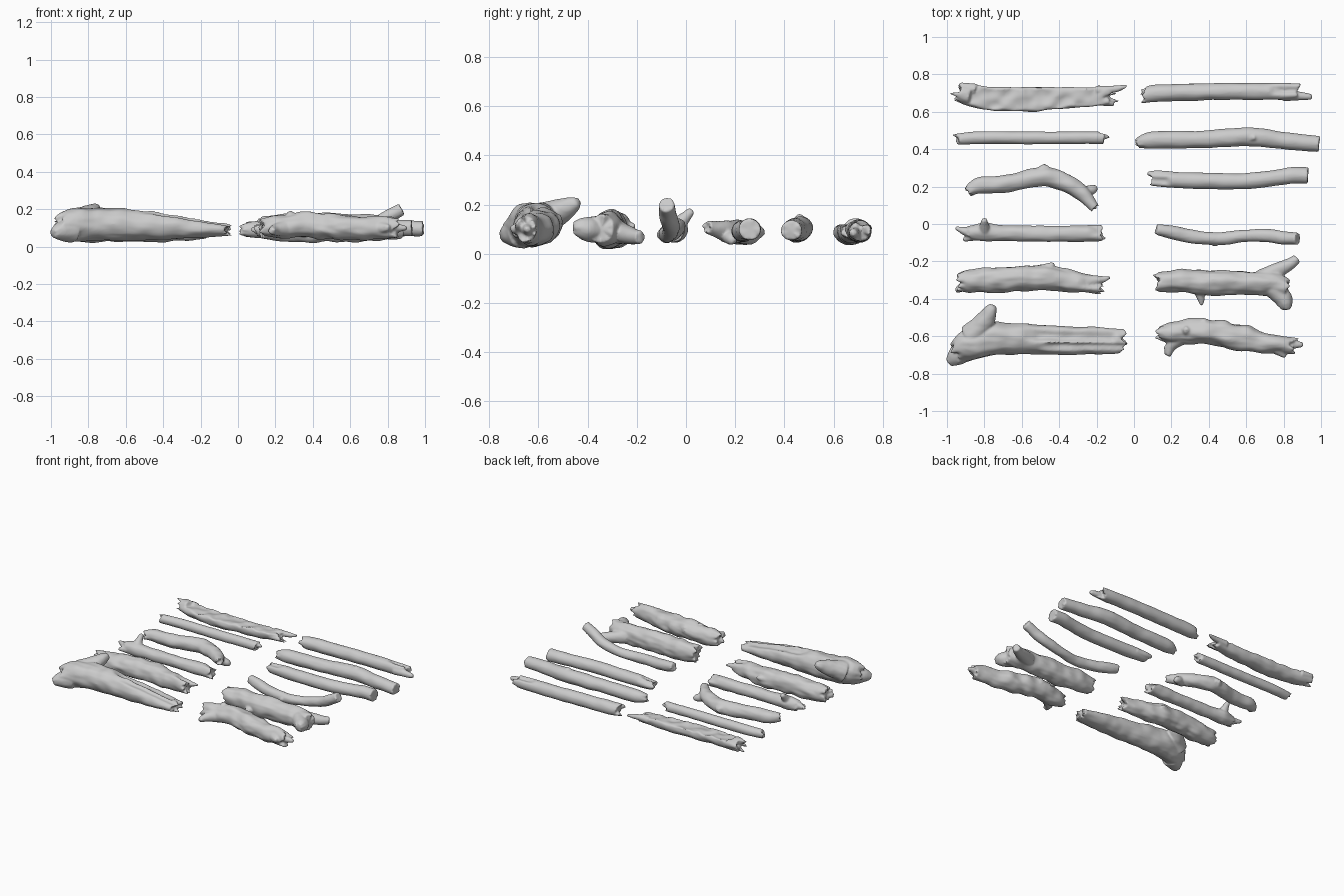
import bpy, bmesh, math
from mathutils import Vector, noise

SIDES = 40


def spline(pts, step=0.012):
    """Catmull-Rom resampling of (x, y, z, ry, rz) stations."""
    P = [pts[0]] + list(pts) + [pts[-1]]
    out = []
    for i in range(1, len(P) - 2):
        a, b, c, d = P[i - 1:i + 3]
        n = max(2, round((Vector(c[:3]) - Vector(b[:3])).length / step))
        for k in range(n):
            t = k / n
            out.append([0.5 * (2 * q + (r - p) * t + (2 * p - 5 * q + 4 * r - s) * t * t
                               + (3 * q - p - 3 * r + s) * t ** 3)
                        for p, q, r, s in zip(a, b, c, d)])
    return out + [list(pts[-1])]


def tube(bm, pts, seed, amp=0.12, jag=(0.02, 0.02), hollow=(0.015, 0.015),
         flat=None, grooves=()):
    """Bark-covered limb with ragged ends.
    flat: (height, t0, t1) splits the top away; grooves: (t0, t1, angle, width, depth)."""
    S = spline([p if len(p) == 5 else (*p, p[3]) for p in pts])
    C = [Vector(s[:3]) for s in S]
    n, rings = len(S), []
    off = Vector((seed * 7.3, seed * 3.1, seed * 1.7))
    for i, s in enumerate(S):
        T = (C[min(i + 1, n - 1)] - C[max(i - 1, 0)]).normalized()
        side = Vector((0, 0, 1)).cross(T).normalized()
        up = T.cross(side)
        t, ring = i / (n - 1), []
        for k in range(SIDES):
            a = math.tau * k / SIDES
            u, v = math.cos(a) * s[3], math.sin(a) * s[4]
            q = C[i] + side * u + up * v
            f = 1 + amp * noise.noise(q * 13 + off)
            f += amp * 0.45 * noise.noise(Vector((q.x * 9, q.y * 40, q.z * 40)) + off)
            for t0, t1, ang, wid, dep in grooves:
                da = (a - math.radians(ang) + math.pi) % math.tau - math.pi
                fade = max(0, min(1, (t - t0) / 0.08, (t1 - t) / 0.03 if t1 < 1 else 1))
                f -= dep * fade * math.exp(-(da / math.radians(wid)) ** 4)
            u, v = u * f, v * f
            if flat and flat[1] <= t <= flat[2]:
                v = min(v, flat[0] + 0.012 * noise.noise(q * 18 + off))
            # ragged fibre length near each end
            rag = noise.noise(Vector((math.cos(a), math.sin(a), seed)) * 2.2)
            d0, d1 = max(0, 1 - i / 5), max(0, 1 - (n - 1 - i) / 5)
            shift = T * (2 * rag * (jag[0] * d0 + jag[1] * d1))
            ring.append(bm.verts.new(C[i] + side * u + up * v + shift))
        rings.append(ring)
    for A, B in zip(rings, rings[1:]):
        for k in range(SIDES):
            j = (k + 1) % SIDES
            bm.faces.new((A[k], A[j], B[j], B[k]))
    d = (C[1] - C[0]).normalized()
    e = (C[-1] - C[-2]).normalized()
    for ring, c in ((rings[0], C[0] + d * hollow[0]), (rings[-1], C[-1] - e * hollow[1])):
        mid = bm.verts.new(c)
        for k in range(SIDES):
            bm.faces.new((ring[k], ring[(k + 1) % SIDES], mid))


def stick(name, seed, trunk, branches=(), **kw):
    bm = bmesh.new()
    tube(bm, trunk, seed, **kw)
    for i, b in enumerate(branches):
        tube(bm, b, seed + 0.37 * (i + 1), amp=0.1, jag=(0, 0.006), hollow=(0, -0.006))
    bmesh.ops.recalc_face_normals(bm, faces=bm.faces)
    me = bpy.data.meshes.new(name)
    bm.to_mesh(me)
    bm.free()
    ob = bpy.data.objects.new(name, me)
    bpy.context.collection.objects.link(ob)
    m = ob.modifiers.new("fuse", 'REMESH')
    m.mode, m.voxel_size, m.use_smooth_shade = 'VOXEL', 0.0068, True
    m = ob.modifiers.new("soften", 'SMOOTH')
    m.factor, m.iterations = 0.5, 2


# --- left column, back to front ---
stick("split_half_log", 1,
      [(-.94, .70, .095, .05, .045), (-.8, .675, .092, .062, .05), (-.6, .667, .09, .066, .052),
       (-.35, .675, .09, .058, .05), (-.13, .685, .092, .046, .04)],
      [[(-.2, .715, .095, .025), (-.1, .722, .095, .018), (-.04, .738, .095, .008)],
       [(-.2, .66, .085, .025), (-.11, .64, .085, .012)],
       [(-.85, .72, .1, .03), (-.93, .745, .105, .012)]],
      jag=(.05, .04), flat=(.022, .1, 1), grooves=[(.2, 1, 75, 18, .2)])

stick("straight_stick", 2,
      [(-.95, .452, .09, .03), (-.8, .462, .09, .034), (-.5, .46, .09, .034), (-.17, .462, .09, .034)],
      [[(-.2, .465, .1, .025), (-.135, .467, .095, .008)]], amp=.07)

stick("bent_branch", 3,
      [(-.89, .168, .09, .03), (-.83, .205, .09, .042), (-.7, .212, .085, .047),
       (-.58, .238, .085, .048), (-.47, .255, .09, .052), (-.37, .22, .088, .047),
       (-.28, .165, .092, .042), (-.21, .085, .108, .026)],
      [[(-.5, .26, .09, .045), (-.48, .295, .09, .03), (-.472, .312, .09, .016)],
       [(-.28, .16, .08, .035), (-.22, .185, .06, .025), (-.2, .19, .055, .015)]],
      jag=(.015, .012))

stick("knobbed_stick", 4,
      [(-.88, -.048, .09, .038), (-.8, -.045, .095, .05), (-.7, -.048, .09, .042),
       (-.45, -.052, .09, .043), (-.17, -.05, .09, .044)],
      [[(-.84, -.05, .09, .035), (-.9, -.04, .095, .024), (-.95, -.022, .1, .01)],
       [(-.85, -.06, .085, .03), (-.91, -.085, .08, .012)],
       [(-.8, -.04, .11, .035), (-.8, .0, .15, .022), (-.8, .022, .175, .015)]],
      jag=(.02, .02), grooves=[(.87, 1, 60, 40, .45)])

stick("rough_log", 5,
      [(-.94, -.31, .09, .05, .055), (-.85, -.303, .09, .063, .066), (-.6, -.292, .095, .066, .07),
       (-.45, -.29, .09, .066, .068), (-.3, -.315, .09, .053, .06), (-.18, -.325, .09, .045, .05)],
      [[(-.5, -.26, .1, .04), (-.45, -.225, .11, .02), (-.43, -.213, .112, .01)],
       [(-.25, -.305, .1, .035), (-.18, -.3, .1, .02), (-.13, -.285, .1, .008)],
       [(-.85, -.3, .07, .045), (-.95, -.355, .07, .014)]],
      amp=.18, jag=(.03, .03), grooves=[(.85, 1, 85, 25, .4)])

# flared trunk, split open towards its thin end
stick("flared_trunk", 6,
      [(-.955, -.69, .1, .055, .06), (-.89, -.65, .115, .08, .088), (-.78, -.615, .12, .092, .09),
       (-.65, -.612, .12, .083, .087), (-.4, -.622, .112, .076, .074),
       (-.2, -.624, .098, .073, .052), (-.06, -.628, .09, .062, .03)],
      [[(-.86, -.6, .13, .075), (-.8, -.52, .17, .054), (-.765, -.46, .2, .034), (-.753, -.44, .21, .02)],
       [(-.89, -.665, .09, .07), (-.95, -.71, .08, .05), (-.985, -.74, .07, .024)],
       [(-.86, -.64, .12, .07), (-.93, -.63, .14, .03)]],
      jag=(.03, .03), amp=.1, grooves=[(.42, .95, 70, 24, .38), (.5, 1, 115, 13, .25)])

# --- right column, back to front ---
stick("notched_stick", 7,
      [(.055, .69, .092, .042), (.15, .7, .092, .046), (.5, .708, .092, .045),
       (.75, .71, .092, .045), (.88, .71, .092, .042)],
      [[(.8, .69, .085, .032), (.9, .683, .085, .022), (.948, .68, .085, .015)],
       [(.8, .73, .1, .02), (.885, .742, .1, .012)]],
      amp=.07, grooves=[(.8, 1, 80, 30, .5)])

stick("long_stick", 8,
      [(.02, .43, .09, .026), (.1, .448, .092, .045), (.35, .452, .095, .046), (.55, .463, .1, .049),
       (.65, .466, .103, .05), (.8, .445, .1, .046), (.99, .428, .096, .042)],
      [[(.62, .46, .12, .03), (.65, .463, .15, .016)]],
      amp=.07, jag=(.025, .008), hollow=(0, .0))

stick("plain_stick", 9,
      [(.09, .24, .09, .034), (.2, .236, .09, .041), (.4, .23, .09, .043), (.6, .23, .092, .043),
       (.78, .25, .097, .042), (.85, .26, .1, .043), (.93, .258, .1, .045)],
      [[(.2, .255, .09, .026), (.12, .265, .09, .022), (.075, .27, .09, .012)]],
      amp=.06, jag=(.015, .004), hollow=(.03, .0), grooves=[(-.1, .13, 100, 30, .4)])

stick("curved_twig", 10,
      [(.12, -.03, .115, .028), (.2, -.045, .1, .037), (.32, -.07, .085, .036), (.45, -.08, .08, .034),
       (.6, -.062, .09, .033), (.72, -.062, .12, .034), (.8, -.075, .16, .036), (.875, -.08, .2, .033)],
      [[(.44, -.08, .08, .03), (.43, -.115, .075, .012)]],
      amp=.13, jag=(.01, .006), hollow=(0, 0))

stick("forked_log", 11,
      [(.125, -.31, .1, .05, .062), (.25, -.305, .1, .062, .074), (.45, -.315, .1, .066, .078),
       (.6, -.315, .1, .062, .074), (.72, -.32, .1, .066, .07), (.82, -.345, .1, .05, .06)],
      [[(.68, -.29, .09, .05), (.76, -.25, .08, .04), (.83, -.215, .07, .032), (.87, -.185, .068, .026)],
       [(.74, -.34, .1, .055), (.79, -.39, .1, .052), (.81, -.43, .105, .04), (.815, -.455, .105, .024)],
       [(.35, -.36, .08, .03), (.36, -.41, .075, .016), (.36, -.43, .075, .01)]],
      amp=.15, jag=(.02, .01), hollow=(.015, 0))

stick("stubbed_log", 12,
      [(.13, -.58, .1, .035, .045), (.22, -.58, .105, .06, .064), (.38, -.573, .115, .068, .067),
       (.55, -.605, .105, .07, .068), (.7, -.635, .1, .056, .062), (.85, -.65, .1, .044, .052)],
      [[(.25, -.6, .1, .05), (.2, -.65, .09, .03), (.18, -.7, .085, .018)],
       [(.2, -.64, .09, .02), (.165, -.665, .085, .01)],
       [(.37, -.55, .13, .04), (.38, -.51, .14, .022)],
       [(.28, -.57, .14, .035), (.28, -.57, .16, .03), (.275, -.565, .185, .015)],
       [(.75, -.65, .1, .04), (.79, -.69, .1, .025), (.8, -.71, .1, .014)],
       [(.8, -.645, .1, .035), (.9, -.645, .1, .012)]],
      amp=.18, jag=(.02, .03))
